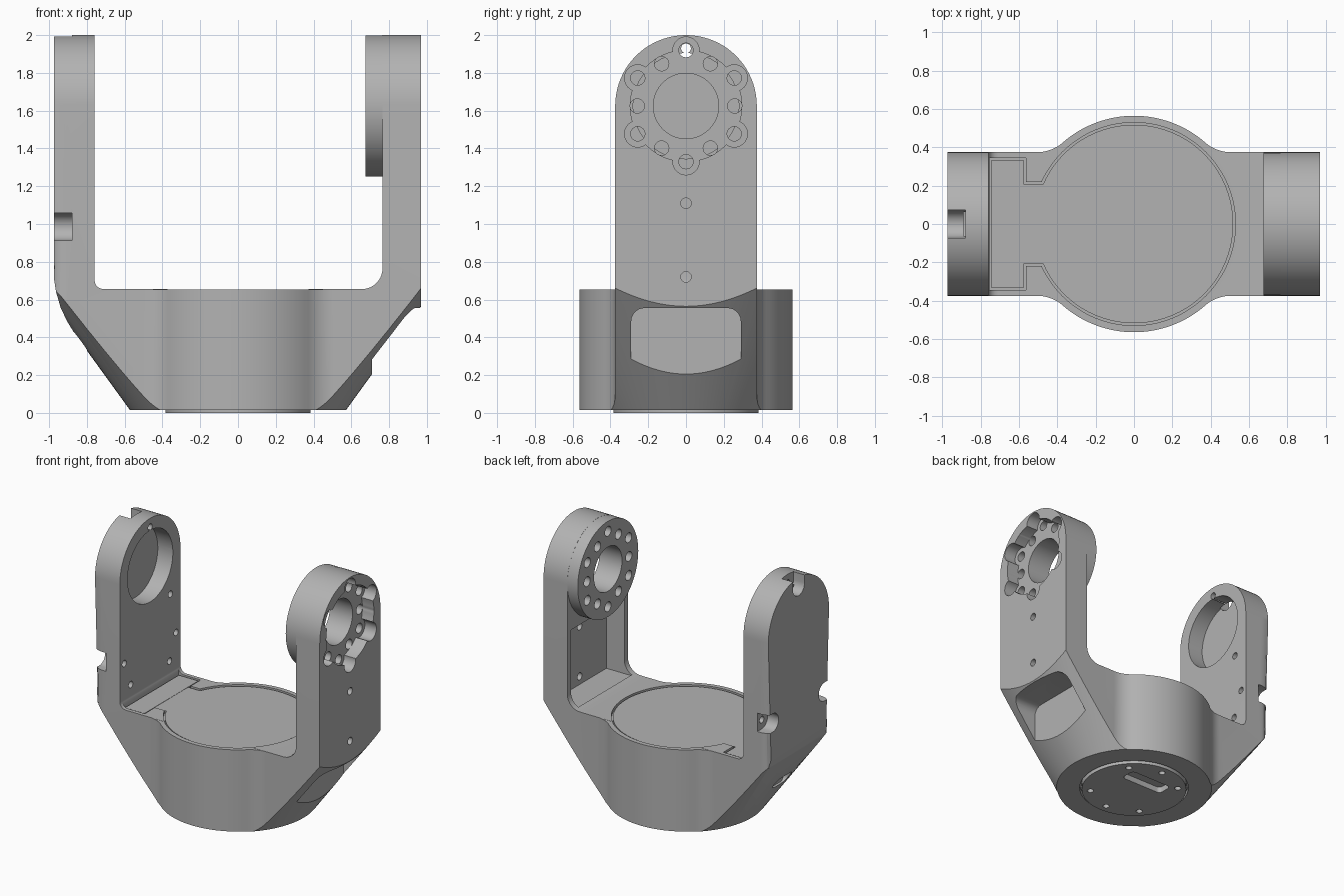
import bpy, bmesh, math
from mathutils import Vector

if "Cube" in bpy.data.objects:
    bpy.data.objects.remove(bpy.data.objects["Cube"], do_unlink=True)

grey = bpy.data.materials.new("plain_grey")
grey.use_nodes = True
colour = (0.45, 0.45, 0.45, 1)
grey.diffuse_color = colour
grey.node_tree.nodes["Principled BSDF"].inputs["Base Color"].default_value = colour


def finish(bm, name):
    bmesh.ops.recalc_face_normals(bm, faces=bm.faces)
    mesh = bpy.data.meshes.new(name)
    bm.to_mesh(mesh)
    bm.free()
    mesh.materials.append(grey)
    ob = bpy.data.objects.new(name, mesh)
    bpy.context.collection.objects.link(ob)
    return ob


def prism(name, axis, pts, lo, hi, round_low=0):
    """Extrude a 2D outline along an axis, optionally rounding the low end."""
    place = {"x": lambda u, v, w: (w, u, v),
             "y": lambda u, v, w: (u, w, v),
             "z": lambda u, v, w: (u, v, w)}[axis]
    bm = bmesh.new()
    ends = [[bm.verts.new(place(u, v, w)) for u, v in pts] for w in (lo, hi)]
    bm.faces.new(ends[0])
    bm.faces.new(ends[1])
    n = len(pts)
    for i in range(n):
        j = (i + 1) % n
        bm.faces.new((ends[0][i], ends[0][j], ends[1][j], ends[1][i]))
    if round_low:
        low = set(ends[0])
        rim = [e for e in bm.edges if e.verts[0] in low and e.verts[1] in low]
        bmesh.ops.bevel(bm, geom=rim, offset=round_low, segments=5,
                        profile=0.5, affect="EDGES")
    return finish(bm, name)


def arc(cu, cv, r, start, end, n):
    return [(cu + r * math.cos(math.radians(start + (end - start) * i / n)),
             cv + r * math.sin(math.radians(start + (end - start) * i / n)))
            for i in range(n + 1)]


def cyl(name, axis, cu, cv, r, lo, hi, n=32):
    return prism(name, axis, arc(cu, cv, r, 0, 360, n)[:-1], lo, hi)


def box(name, x0, x1, y0, y1, z0, z1):
    return prism(name, "z", [(x0, y0), (x1, y0), (x1, y1), (x0, y1)], z0, z1)


def rounded(u0, u1, v0, v1, r):
    return (arc(u1 - r, v1 - r, r, 0, 90, 6) + arc(u0 + r, v1 - r, r, 90, 180, 6)
            + arc(u0 + r, v0 + r, r, 180, 270, 6) + arc(u1 - r, v0 + r, r, 270, 360, 6))


def combine(target, tool, operation="DIFFERENCE"):
    mod = target.modifiers.new("cut", "BOOLEAN")
    mod.operation, mod.solver, mod.object = operation, "EXACT", tool
    bpy.context.view_layer.objects.active = target
    bpy.ops.object.modifier_apply(modifier=mod.name)
    bpy.data.objects.remove(tool, do_unlink=True)


HALF, AXLE, TOP = 0.375, 1.625, 0.655

# Bar with round-topped arms, rounded on the left outer end
outline = [(-HALF, -0.2), (HALF, -0.2)] + arc(0, AXLE, HALF, 0, 180, 40)
yoke = prism("yoke_body", "x", outline, -0.975, 0.97, round_low=0.065)

# Opening between the arms
opening = ([(0.765, 2.3), (-0.76, 2.3)] + arc(-0.71, TOP + 0.05, 0.05, 180, 270, 5)
           + arc(0.655, TOP + 0.11, 0.11, 270, 360, 10))
combine(yoke, prism("cutter", "y", opening, -1, 1))

# Bearing boss on the right arm
combine(yoke, cyl("boss", "x", 0, AXLE, HALF - 0.001, 0.675, 0.8, 80), "UNION")

# Round drum in the middle, blended into the bar
f, r = 0.2, 0.565
cx = math.sqrt((r + f) ** 2 - (HALF + f) ** 2)
tilt = math.degrees(math.atan2(HALF + f, cx))
quarter = arc(cx, HALF + f, f, 270, 180 + tilt, 8) + arc(0, 0, r, tilt, 90, 16)[1:]
half = quarter + [(-x, y) for x, y in reversed(quarter[:-1])]
drum = half + [(-x, -y) for x, y in half]
combine(yoke, prism("drum", "z", drum, -0.2, TOP - 0.001), "UNION")

# Conical underside
bm = bmesh.new()
bmesh.ops.create_cone(bm, cap_ends=True, segments=128, radius1=0.572,
                      radius2=0.572 + 2.185 / 1.38, depth=2.185)
bmesh.ops.translate(bm, verts=bm.verts, vec=Vector((0, 0, 0.015 + 2.185 / 2)))
combine(yoke, finish(bm, "cone"), "INTERSECT")

# Soft elbow on the left
elbow = [(-1.2, 0.42), (-0.865, 0.42), (-0.905, 0.485), (-0.94, 0.56),
         (-0.963, 0.64), (-0.976, 0.72), (-1.2, 0.72)]
combine(yoke, prism("cutter", "y", elbow, -1, 1))

# Pocket under the right arm and small slot under the left
combine(yoke, prism("cutter", "x", rounded(-0.29, 0.29, 0, 0.555, 0.07), 0.71, 1.2))
combine(yoke, prism("cutter", "x", rounded(-0.09, 0.09, 0.33, 0.43, 0.04), -1.1, -0.78))

# Recess inside the right arm
combine(yoke, box("cutter", 0.7, 0.92, -0.33, 0.33, TOP + 0.002, 1.25))
combine(yoke, cyl("boss_fill", "x", 0, AXLE, HALF - 0.003, 0.676, 0.93, 80), "UNION")

# Lobed pocket on the outer right face, then bore and bolt holes
combine(yoke, cyl("cutter", "x", 0, AXLE, 0.295, 0.87, 1.1, 64))
for k in range(12):
    a = math.radians(30 * k)
    ring = 0.295 if k % 2 else 0.258
    y, z = ring * math.cos(a), AXLE + ring * math.sin(a)
    if k % 2:
        combine(yoke, cyl("cutter", "x", y, z, 0.07, 0.87, 1.1))
    combine(yoke, cyl("cutter", "x", y, z, 0.038, 0.5, 1.1, 24))
combine(yoke, cyl("cutter", "x", 0, AXLE, 0.173, 0.5, 1.1, 64))
for z in (0.72, 1.11):
    combine(yoke, cyl("cutter", "x", 0, z, 0.028, 0.8, 1.1, 20))

# Round seat, screw holes and outer notches on the left arm
combine(yoke, cyl("cutter", "x", 0, AXLE, 0.28, -0.89, -0.6, 64))
for y, z in ((0, 1.93), (0.32, 0.985), (-0.32, 0.985)):
    combine(yoke, cyl("cutter", "x", y, z, 0.026, -1.1, -0.6, 20))
    combine(yoke, cyl("cutter", "x", y, z, 0.072, -1.1, -0.88, 24))
    if y:
        ends = sorted((y, y * 2))
        combine(yoke, box("cutter", -1.1, -0.88, *ends, z - 0.072, z + 0.072))
    else:
        combine(yoke, box("cutter", -1.1, -0.88, -0.072, 0.072, z, 2.2))
for y, z in ((0.25, 1.31), (0.24, 0.79), (-0.24, 0.79)):
    combine(yoke, cyl("cutter", "x", y, z, 0.026, -0.85, -0.6, 20))


# Shallow lid seat on the deck, with the lid fitted inside it
def lid_shape(name, gap, lo, hi):
    lid = cyl(name, "z", 0, 0, 0.53 - gap, lo, hi, 80)
    neck = 0.22 - gap
    combine(lid, box("neck", -0.62, -0.3, -neck, neck, lo, hi), "UNION")
    return lid


combine(yoke, lid_shape("cutter", 0, TOP - 0.025, 0.75))
combine(yoke, box("cutter", -0.755, -0.565, -0.345, 0.345, TOP - 0.025, 0.75))
lid = lid_shape("deck_lid", 0.012, TOP - 0.04, TOP - 0.008)
tab = box("cable_cover", -0.745, -0.577, -0.333, 0.333, TOP - 0.04, TOP - 0.006)

# Base plate in a grooved seat, with screws holes and a connector slot
combine(yoke, cyl("cutter", "z", 0, 0, 0.4, -0.1, 0.05, 80))
base = cyl("base_plate", "z", 0, 0, 0.385, 0, 0.06, 80)
combine(base, prism("cutter", "z", rounded(-0.18, 0.18, 0.08, 0.2, 0.03), -0.1, 0.045))
for x, y in ((0, 0.32), (0.235, 0.22), (-0.235, 0.22)):
    for s in (1, -1):
        combine(base, cyl("cutter", "z", x, y * s, 0.024, -0.1, 0.04, 20))

# Smooth shading with crisp edges
for ob in (yoke, lid, tab, base):
    bpy.ops.object.select_all(action="DESELECT")
    ob.select_set(True)
    bpy.context.view_layer.objects.active = ob
    bpy.ops.object.shade_smooth_by_angle(angle=math.radians(30))
